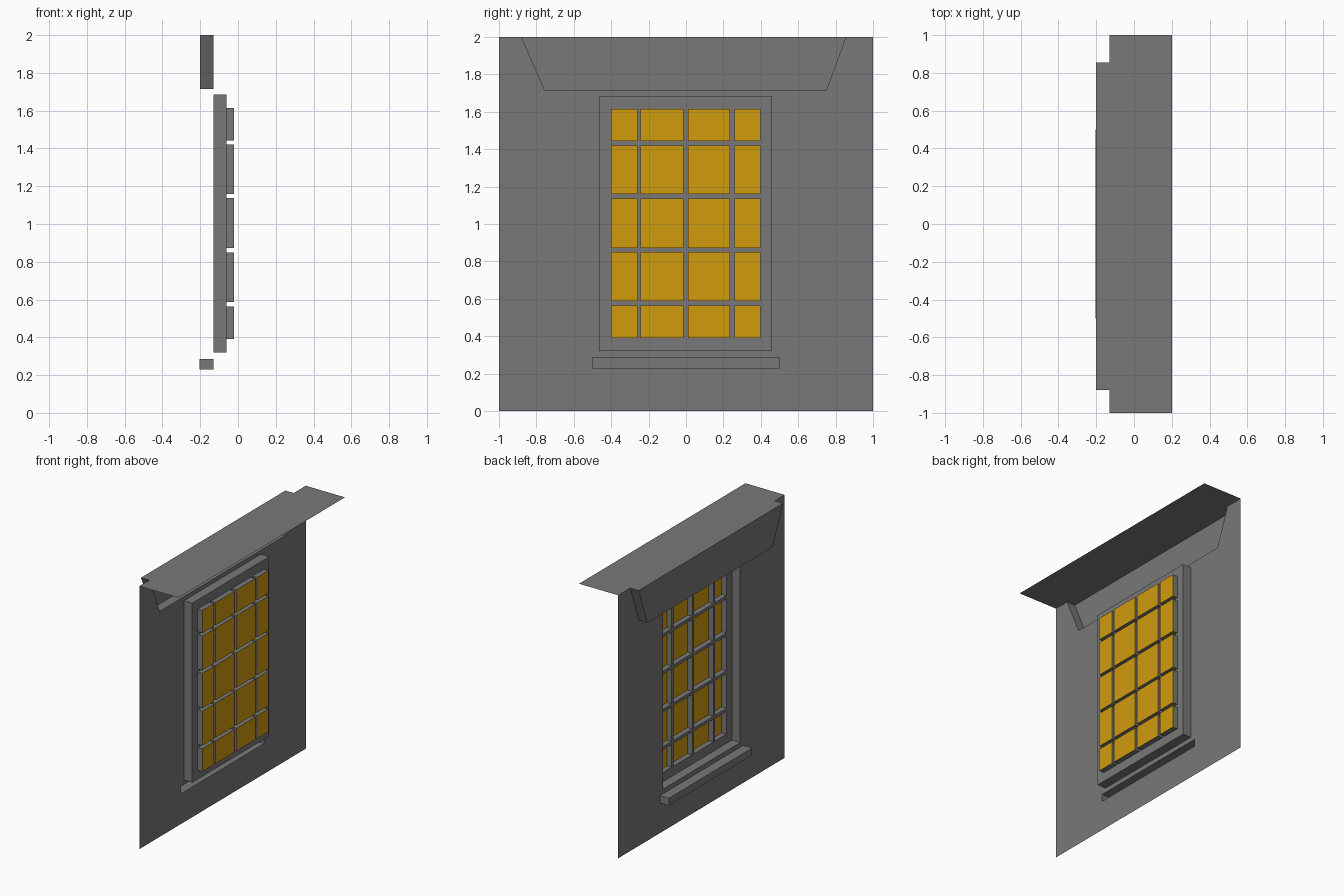
import bpy
import bmesh

cube = bpy.data.objects.get("Cube")
if cube:
    bpy.data.objects.remove(cube, do_unlink=True)


def material(name, colour):
    mat = bpy.data.materials.new(name)
    mat.use_nodes = True
    mat.diffuse_color = colour
    bsdf = next(n for n in mat.node_tree.nodes if n.type == "BSDF_PRINCIPLED")
    bsdf.inputs["Base Color"].default_value = colour
    return mat


stone = material("grey_stone", (0.19, 0.19, 0.19, 1))
glow = material("amber_glass", (0.63, 0.33, 0.004, 1))

WALL, REVEAL, GLASS = -0.13, -0.06, -0.02
LINTEL, SILL, BACK, TOP = -0.2, -0.205, 0.2, 2.0


def rect(y0, y1, z0, z1):
    return [(y0, z0), (y1, z0), (y1, z1), (y0, z1)]


def finish(name, bm, *mats):
    mesh = bpy.data.meshes.new(name)
    bm.to_mesh(mesh)
    bm.free()
    for m in mats:
        mesh.materials.append(m)
    obj = bpy.data.objects.new(name, mesh)
    bpy.context.collection.objects.link(obj)
    return obj


def add_tray(bm, outline, x0, x1, cap=True, closed=True, cap_mat=0):
    """Extrude an outline from the plane x0 to x1, open on the x0 side."""
    base = [bm.verts.new((x0, y, z)) for y, z in outline]
    end = [bm.verts.new((x1, y, z)) for y, z in outline]
    n = len(outline)
    for i in range(n if closed else n - 1):
        j = (i + 1) % n
        bm.faces.new((end[i], end[j], base[j], base[i]))
    if cap:
        bm.faces.new(end[::-1]).material_index = cap_mat


def sheet(name, x, outer, holes):
    """Flat sheet in the plane x with openings, facing outdoors."""
    bm = bmesh.new()
    for loop in [outer] + holes:
        vs = [bm.verts.new((x, y, z)) for y, z in loop]
        for i, v in enumerate(vs):
            bm.edges.new((v, vs[(i + 1) % len(vs)]))
    bmesh.ops.triangle_fill(bm, use_beauty=True, edges=bm.edges[:],
                            normal=(-1, 0, 0))
    bm.normal_update()
    for f in bm.faces:
        if f.normal.x > 0:
            f.normal_flip()
    return finish(name, bm, stone)


def tray(name, *args, **kw):
    bm = bmesh.new()
    add_tray(bm, *args, **kw)
    return finish(name, bm, stone)


lintel = [(-0.88, TOP), (-0.755, 1.715), (0.75, 1.715), (0.855, TOP)]
sill = rect(-0.5, 0.5, 0.23, 0.285)
opening = rect(-0.465, 0.46, 0.32, 1.685)
columns = [(-0.4, -0.26), (-0.242, -0.013), (0.01, 0.236), (0.258, 0.397)]
rows = [(0.39, 0.563), (0.587, 0.85), (0.872, 1.137), (1.16, 1.42), (1.443, 1.615)]
panes = [rect(*c, *r) for c in columns for r in rows]

# Wall sheet, notched for the lintel and opened for the window and sill
wall_outline = [(-1, 0), (1, 0), (1, TOP)] + lintel[::-1] + [(-1, TOP)]
sheet("wall", WALL, wall_outline, [opening, sill])

# Hollow lintel and sill pushed outward from the wall
tray("lintel", lintel, WALL, LINTEL, closed=False)
tray("sill", sill, WALL, SILL)

# Recessed window: reveal, glazing bars and sunken panes
tray("window_reveal", opening, WALL, REVEAL, cap=False)
sheet("glazing_bars", REVEAL, opening, panes)
bm = bmesh.new()
for p in panes:
    add_tray(bm, p, REVEAL, GLASS, cap_mat=1)
finish("window_panes", bm, stone, glow)

# Top slab reaching over the lintel
y0, y1 = lintel[0][0], lintel[-1][0]
slab = [(BACK, -1), (BACK, 1), (WALL, 1), (WALL, y1), (LINTEL, y1),
        (LINTEL, y0), (WALL, y0), (WALL, -1)]
bm = bmesh.new()
bm.faces.new([bm.verts.new((x, y, TOP)) for x, y in slab])
finish("top_slab", bm, stone)
